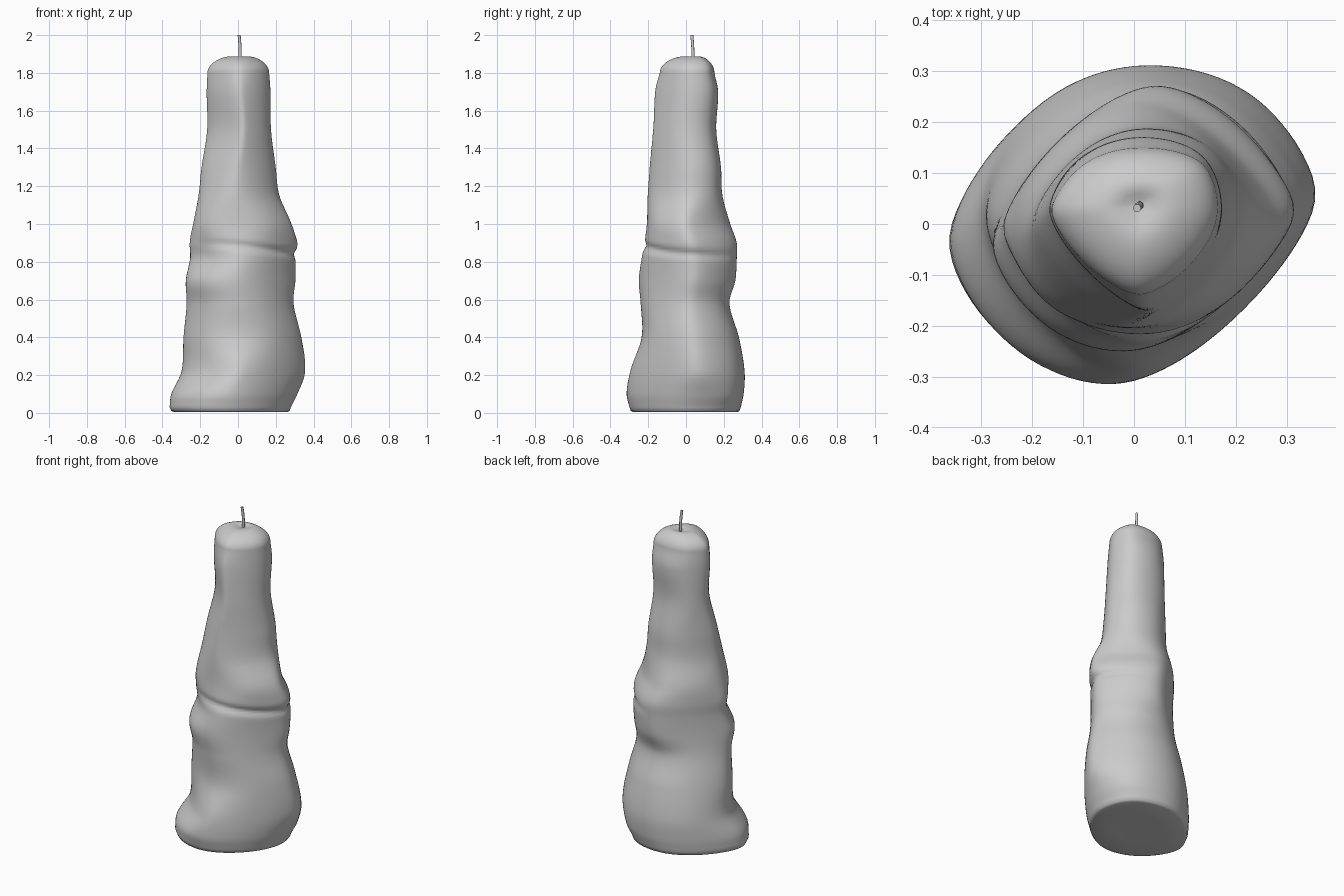
import bpy, bmesh, math

if "Cube" in bpy.data.objects:
    bpy.data.objects.remove(bpy.data.objects["Cube"])

TAU = 2 * math.pi
N = 96

# Melted body: height, then reach in 8 compass directions (E NE N NW W SW S SE)
ROWS = [
    (0.03, .28, .305, .29, .295, .365, .34, .30, .25),
    (0.10, .315, .335, .305, .30, .355, .335, .315, .265),
    (0.22, .36, .345, .31, .295, .30, .265, .298, .27),
    (0.40, .34, .31, .28, .265, .29, .25, .235, .26),
    (0.58, .297, .265, .23, .225, .275, .247, .24, .24),
    (0.70, .31, .28, .262, .215, .28, .265, .25, .235),
    (0.82, .31, .285, .27, .215, .26, .22, .235, .237),
    (0.90, .325, .275, .27, .22, .26, .225, .22, .24),
    (1.00, .29, .235, .235, .215, .238, .23, .207, .235),
    (1.15, .22, .217, .193, .18, .21, .20, .203, .185),
    (1.30, .20, .207, .185, .174, .195, .168, .195, .168),
    (1.50, .175, .18, .16, .169, .165, .125, .188, .157),
    (1.70, .172, .19, .17, .165, .168, .13, .17, .145),
    (1.80, .165, .18, .15, .155, .165, .122, .14, .135),
]


def cubic(a, b, c, d, t):
    return b + .5 * t * (c - a + t * (2 * a - 5 * b + 4 * c - d + t * (3 * (b - c) + d - a)))


def reach(z):
    """Eight reaches at height z, smoothly blended between rows."""
    z = min(max(z, ROWS[0][0]), ROWS[-1][0])
    i = max(k for k in range(len(ROWS) - 1) if ROWS[k][0] <= z)
    p, q = ROWS[i], ROWS[i + 1]
    o, r = ROWS[max(i - 1, 0)], ROWS[min(i + 2, len(ROWS) - 1)]
    dz = q[0] - p[0]
    t = (z - p[0]) / dz
    out = []
    for k in range(1, 9):
        m0 = (q[k] - o[k]) / (q[0] - o[0]) * dz
        m1 = (r[k] - p[k]) / (r[0] - p[0]) * dz
        out.append((2*t**3 - 3*t*t + 1) * p[k] + (t**3 - 2*t*t + t) * m0
                   + (3*t*t - 2*t**3) * q[k] + (t**3 - t*t) * m1)
    return out


def outline(z):
    """Rounded convex cross-section that touches all eight reaches."""
    h8 = reach(z)
    h = []
    for j in range(N):
        i, t = divmod(j * 8 / N, 1)
        i = int(i)
        h.append(cubic(h8[i - 1], h8[i], h8[(i + 1) % 8], h8[(i + 2) % 8], t))
    radii = []
    for j in range(N):
        radii.append(min(h[(j + k) % N] / math.cos(TAU * k / N)
                         for k in range(-N // 5, N // 5 + 1)))
    for _ in range(2):
        radii = [(radii[j - 1] + 2 * radii[j] + radii[(j + 1) % N]) / 4 for j in range(N)]
    pts = []
    for j, r in enumerate(radii):
        a = TAU * j / N
        # wax fold running around the front and right
        w = max(0, math.cos((a - math.radians(-40)) / 1.3)) if a < math.pi / 2 else \
            max(0, math.cos((a - TAU - math.radians(-40)) / 1.3))
        fold = .865 - .03 * math.cos(a - math.radians(45))
        r -= .016 * w * math.exp(-((z - fold) / .02) ** 2)
        pts.append((r * math.cos(a), r * math.sin(a), z))
    return pts


CX, CY = .01, .037
rings = []
# rounded foot
foot = outline(.03)
for s, z in ((.5, .008), (.93, .004), (.975, .01)):
    rings.append([(x * s, y * s, z) for x, y, _ in foot])
# main body
steps = 118
rings += [outline(.03 + 1.77 * i / steps) for i in range(steps + 1)]
# domed top with a shallow dimple round the wick
rim = rings[-1]
for i in range(1, 15):
    a = math.pi / 2 * i / 15
    s = math.cos(a)
    z = 1.80 + .095 * math.sin(a) - .02 * math.exp(-(s / .25) ** 2)
    rings.append([(CX + (x - CX) * s, CY + (y - CY) * s, z) for x, y, _ in rim])

bm = bmesh.new()
vr = [[bm.verts.new(p) for p in ring] for ring in rings]
for lo, hi in zip(vr, vr[1:]):
    for j in range(N):
        k = (j + 1) % N
        bm.faces.new((lo[j], lo[k], hi[k], hi[j]))
for ring, c in ((vr[0][::-1], (0, 0, .008)), (vr[-1], (CX, CY, 1.875))):
    v = bm.verts.new(c)
    for j in range(N):
        bm.faces.new((ring[j], ring[(j + 1) % N], v))
bmesh.ops.recalc_face_normals(bm, faces=bm.faces)
for f in bm.faces:
    f.smooth = True
me = bpy.data.meshes.new("candle_body")
bm.to_mesh(me)
bm.free()
body = bpy.data.objects.new("candle_body", me)
bpy.context.collection.objects.link(body)

# Wick: slightly bent thin cord
cu = bpy.data.curves.new("wick", 'CURVE')
cu.dimensions = '3D'
cu.bevel_depth = .008
cu.bevel_resolution = 3
cu.use_fill_caps = True
sp = cu.splines.new('BEZIER')
path = [(CX, CY, 1.86), (.011, .036, 1.93), (.006, .031, 2.0)]
sp.bezier_points.add(len(path) - 1)
for b, p in zip(sp.bezier_points, path):
    b.co = p
    b.handle_left_type = b.handle_right_type = 'AUTO'
wick = bpy.data.objects.new("wick", cu)
bpy.context.collection.objects.link(wick)
